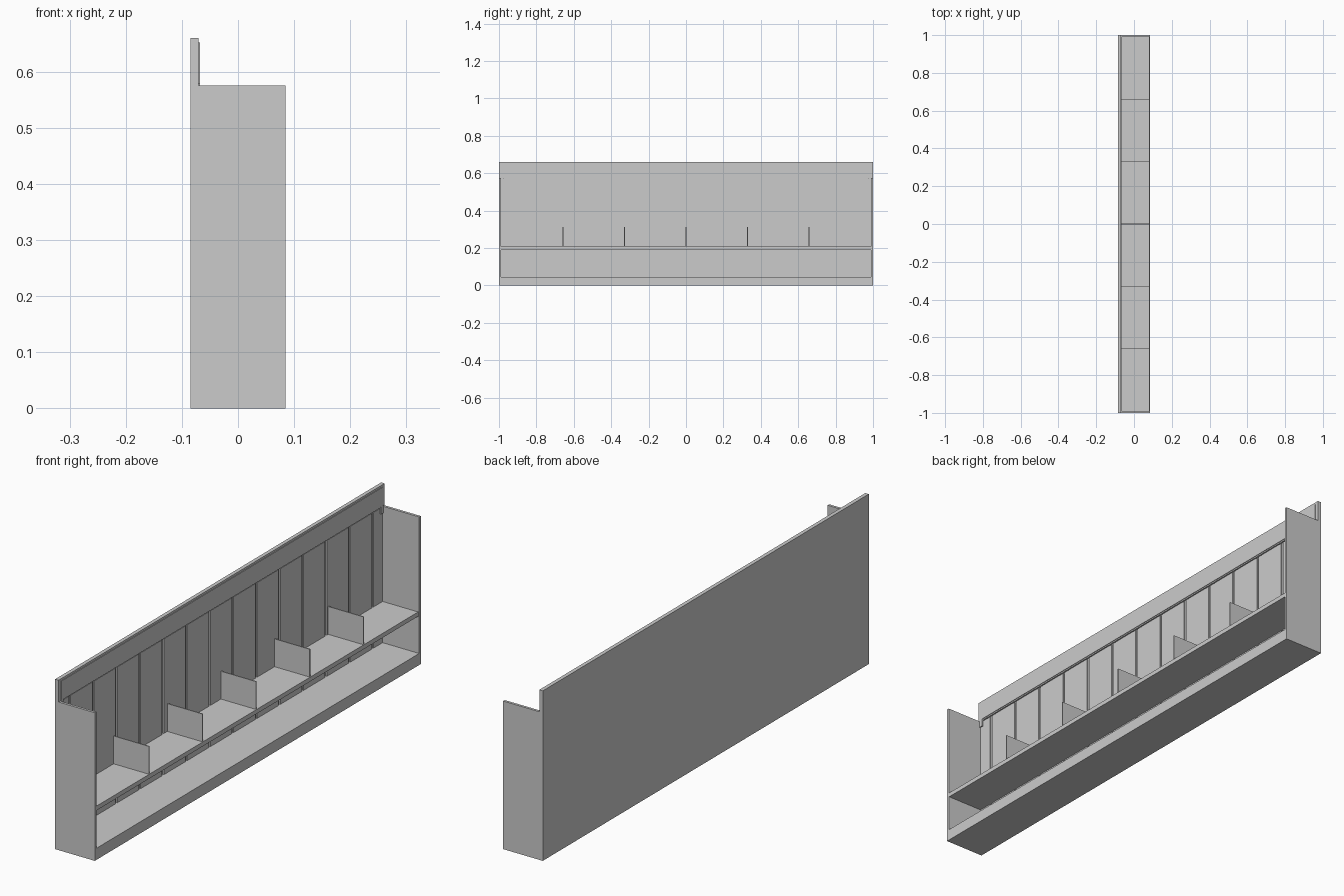
import bpy

if "Cube" in bpy.data.objects:
    bpy.data.objects.remove(bpy.data.objects["Cube"])


def box(name, x, y, z):
    """Box from (min, max) ranges on each axis."""
    bpy.ops.mesh.primitive_cube_add(
        size=1, location=[(a + b) / 2 for a, b in (x, y, z)])
    ob = bpy.context.object
    ob.name = name
    ob.scale = [b - a for a, b in (x, y, z)]
    bpy.ops.object.transform_apply(location=False, rotation=False, scale=True)
    return ob


BACK, FRONT = -0.085, 0.085
PLANK = -0.072       # front of the planks
INNER = 0.99         # inner face of the end panels

# Back sheet and thicker header along the top
box("back_sheet", (BACK, -0.077), (-1, 1), (0, 0.575))
box("header_board", (BACK, -0.070), (-1, 1), (0.575, 0.66))
box("header_strip", (-0.070, -0.0675), (-0.985, 0.985), (0.58, 0.652))

# Vertical planks separated by narrow grooves
pitch, gap = 1 / 7, 0.010
edges = [-INNER] + [(i - 6.5) * pitch for i in range(14)] + [INNER]
for i, (a, b) in enumerate(zip(edges, edges[1:])):
    lo = a if i == 0 else a + gap / 2
    hi = b if i == 14 else b - gap / 2
    box(f"back_plank_{i + 1}", (-0.077, PLANK), (lo, hi), (0.045, 0.572))

# End panels and the small tabs under the header ends
for side, label in ((-1, "left"), (1, "right")):
    box(f"end_panel_{label}", (BACK, FRONT),
        sorted((side * INNER, side * 1.0)), (0, 0.575))
    box(f"header_tab_{label}", (-0.077, -0.0675),
        sorted((side * 0.975, side * INNER)), (0.55, 0.58))

# Plinth and shelf
box("plinth", (-0.077, FRONT), (-INNER, INNER), (0, 0.045))
box("shelf", (-0.077, 0.080), (-INNER, INNER), (0.19, 0.205))
box("shelf_front_rail", (0.080, 0.083), (-INNER, INNER), (0.19, 0.207))

# Thin upright dividers on the shelf
for i in range(5):
    y = (i - 2) * 0.329
    box(f"shelf_divider_{i + 1}", (PLANK, 0.079),
        (y - 0.002, y + 0.002), (0.205, 0.313))
